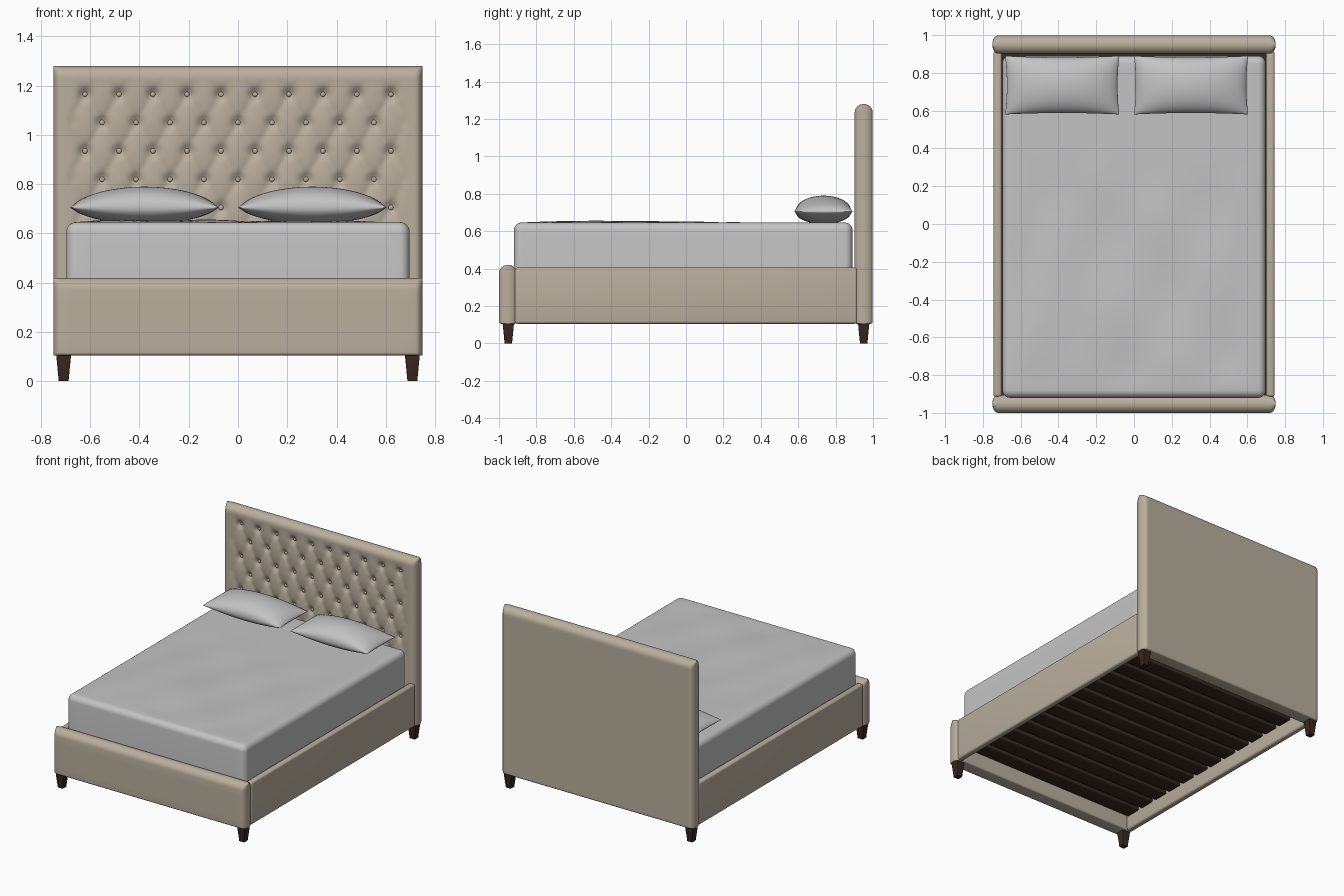
import bpy, bmesh, math

if "Cube" in bpy.data.objects:
    bpy.data.objects.remove(bpy.data.objects["Cube"])


def material(name, rgb):
    m = bpy.data.materials.new(name)
    m.diffuse_color = (*rgb, 1)
    m.use_nodes = True
    m.node_tree.nodes["Principled BSDF"].inputs["Base Color"].default_value = m.diffuse_color
    return m


FABRIC = material("beige_fabric", (0.49, 0.43, 0.34))
LINEN = material("grey_linen", (0.55, 0.55, 0.55))
WOOD = material("dark_wood", (0.04, 0.021, 0.013))


def finish(name, bm, mat, angle=40):
    bmesh.ops.recalc_face_normals(bm, faces=bm.faces)
    me = bpy.data.meshes.new(name)
    bm.to_mesh(me)
    bm.free()
    me.materials.append(mat)
    ob = bpy.data.objects.new(name, me)
    bpy.context.collection.objects.link(ob)
    bpy.ops.object.select_all(action='DESELECT')
    ob.select_set(True)
    bpy.context.view_layer.objects.active = ob
    bpy.ops.object.shade_smooth_by_angle(angle=math.radians(angle))
    return ob


def box(name, lo, hi, mat, bevel=0.0, taper=1.0):
    bm = bmesh.new()
    bmesh.ops.create_cube(bm, size=1)
    for v in bm.verts:
        k = taper if v.co.z < 0 else 1
        for i in range(3):
            s = k if i < 2 else 1
            v.co[i] = (lo[i] + hi[i]) / 2 + v.co[i] * s * (hi[i] - lo[i])
    if bevel:
        bmesh.ops.bevel(bm, geom=bm.edges[:], offset=bevel, segments=4,
                        profile=0.5, affect='EDGES')
    return finish(name, bm, mat)


def ticks(lo, hi, r0, r1, step):
    """Coordinates that crowd towards rounded ends."""
    n = max(2, round((hi - lo - r0 - r1) / step))
    a = [math.pi / 2 * i / 6 for i in range(6)]
    return ([lo + r0 * (1 - math.cos(t)) for t in a]
            + [lo + r0 + (hi - lo - r0 - r1) * i / n for i in range(n + 1)]
            + [hi - r1 * (1 - math.cos(t)) for t in reversed(a)])


def slab(name, us, vs, side_a, side_b, mat, angle=40):
    """Two grid skins joined round the rim."""
    bm = bmesh.new()
    A = [[bm.verts.new(side_a(u, v)) for v in vs] for u in us]
    B = [[bm.verts.new(side_b(u, v)) for v in vs] for u in us]
    nu, nv = len(us), len(vs)
    for G in (A, B):
        for i in range(nu - 1):
            for j in range(nv - 1):
                bm.faces.new((G[i][j], G[i + 1][j], G[i + 1][j + 1], G[i][j + 1]))
    rim = ([(i, 0) for i in range(nu)] + [(nu - 1, j) for j in range(1, nv)]
           + [(i, nv - 1) for i in range(nu - 2, -1, -1)]
           + [(0, j) for j in range(nv - 2, 0, -1)])
    for (i, j), (k, l) in zip(rim, rim[1:] + rim[:1]):
        bm.faces.new((A[i][j], A[k][l], B[k][l], B[i][j]))
    bmesh.ops.remove_doubles(bm, verts=bm.verts[:], dist=1e-5)
    return finish(name, bm, mat, angle)


def arc(d, r):
    k = max(0.0, min(1.0, 1 - d / r))
    return math.sqrt(max(0.0, 1 - k * k))


def ramp(d, w):
    t = max(0.0, min(1.0, d / w))
    return t * t * (3 - 2 * t)


# Diamond tufting: button lattice, soft creases and deep dimples
PX, PZ, ZTOP = 0.138, 0.115, 1.165


def tuft(x, z):
    mask = ramp(0.70 - abs(x), 0.07) * ramp(1.235 - z, 0.07) * ramp(z - 0.50, 0.15)
    p = (x - PX / 2) / PX + (z - ZTOP) / (2 * PZ)
    q = (x - PX / 2) / PX - (z - ZTOP) / (2 * PZ)
    crease = 1 - math.sqrt(abs(math.sin(math.pi * p) * math.sin(math.pi * q)))
    dp, dq = p - round(p), q - round(q)
    r = math.hypot((dp + dq) * PX / 2, (dp - dq) * PZ)
    return mask * (0.012 * crease + 0.02 * math.exp(-(r / 0.022) ** 2))


def board(name, yc, half, z0, z1, dent, step):
    """Upholstered panel with rounded top and sides."""
    w, rs, rt, rb = 0.75, 0.03, 0.045, 0.012

    def thick(x, z):
        return half * arc(w - abs(x), rs) * arc(z1 - z, rt) * (0.75 + 0.25 * arc(z - z0, rb))

    def front(x, z):
        return (x, yc - thick(x, z) + dent(x, z), z)

    def back(x, z):
        return (x, yc + thick(x, z), z)
    return slab(name, ticks(-w, w, rs, rs, step), ticks(z0, z1, rb, rt, step),
                front, back, FABRIC, 50)


board("headboard", 0.95, 0.048, 0.105, 1.28, tuft, 0.0115)
board("footboard", -0.952, 0.048, 0.105, 0.42, lambda x, z: 0, 0.05)

# Tufting buttons in staggered rows
bm = bmesh.new()
for row in range(5):
    n = 10 - row % 2
    for i in range(n):
        res = bmesh.ops.create_uvsphere(bm, u_segments=10, v_segments=6, radius=0.011)
        for v in res["verts"]:
            v.co.x += (i - (n - 1) / 2) * PX
            v.co.y = v.co.y * 0.6 + 0.929
            v.co.z += ZTOP - row * PZ
finish("headboard_buttons", bm, FABRIC, 60)

# Side rails and tapered legs
for s, side in ((-1, "left"), (1, "right")):
    xs = sorted((s * 0.70, s * 0.745))
    box(side + "_rail", (xs[0], -0.915, 0.105), (xs[1], 0.915, 0.405), FABRIC, 0.014)
    for y, end in ((-0.95, "front"), (0.95, "back")):
        box(f"{end}_{side}_leg", (s * 0.708 - 0.031, y - 0.031, 0),
            (s * 0.708 + 0.031, y + 0.031, 0.115), WOOD, 0.002, 0.64)

# Slatted base
for i in range(13):
    y = -0.84 + i * 0.14
    box(f"slat_{i + 1}", (-0.702, y - 0.056, 0.20), (0.702, y + 0.056, 0.228), WOOD, 0.008)
box("base_panel", (-0.702, -0.908, 0.232), (0.702, 0.908, 0.245), WOOD)

# Mattress with rounded rim and faint sheet ripples
MX, MY, MC, MR = 0.697, 0.905, -0.015, 0.04


def mattress_plan(x, y):
    a, b = (abs(x) - MX + MR) / MR, (abs(y) - MY + MR) / MR
    a, b = max(a, 0), max(b, 0)
    a2, b2 = a * math.sqrt(1 - b * b / 2), b * math.sqrt(1 - a * a / 2)
    if a > 0:
        x = math.copysign(MX - MR + MR * a2, x)
    if b > 0:
        y = math.copysign(MY - MR + MR * b2, y)
    return x, y, MR * max(0, 1 - math.hypot(a2, b2))


def mattress_top(x, y):
    px, py, d = mattress_plan(x, y)
    ripple = 0.003 * math.sin(9 * (px + py)) + 0.003 * math.sin(14 * px - 6 * py)
    lump = 0.012 * math.exp(-((px + 0.35) / 0.25) ** 2 - ((py + 0.5) / 0.25) ** 2)
    soft = ramp(MX - abs(x), 0.2) * ramp(MY - abs(y), 0.2) * ramp(0.5 - y, 0.5)
    return (px, py + MC, 0.646 - MR + MR * arc(d, MR) + soft * (ripple + lump))


def mattress_bottom(x, y):
    px, py, d = mattress_plan(x, y)
    return (px, py + MC, 0.247)


slab("mattress", ticks(-MX, MX, MR, MR, 0.04), ticks(-MY, MY, MR, MR, 0.04),
     mattress_top, mattress_bottom, LINEN)


# Pillows with pinched corners
def pillow(name, cx):
    def skin(sign, h):
        def f(u, v):
            t = max(0, 1 - u * u) ** 0.62 * max(0, 1 - v * v) ** 0.45
            x = cx + 0.302 * u * (1 - 0.03 * (1 - v * v))
            y = 0.735 + 0.155 * v * (1 - 0.05 * (1 - u * u))
            return (x, y, max(0.64, 0.705 + sign * h * t))
        return f
    c = ticks(-1, 1, 0.15, 0.15, 0.08)
    slab(name, c, c, skin(1, 0.085), skin(-1, 0.066), LINEN, 50)


pillow("left_pillow", -0.38)
pillow("right_pillow", 0.302)
